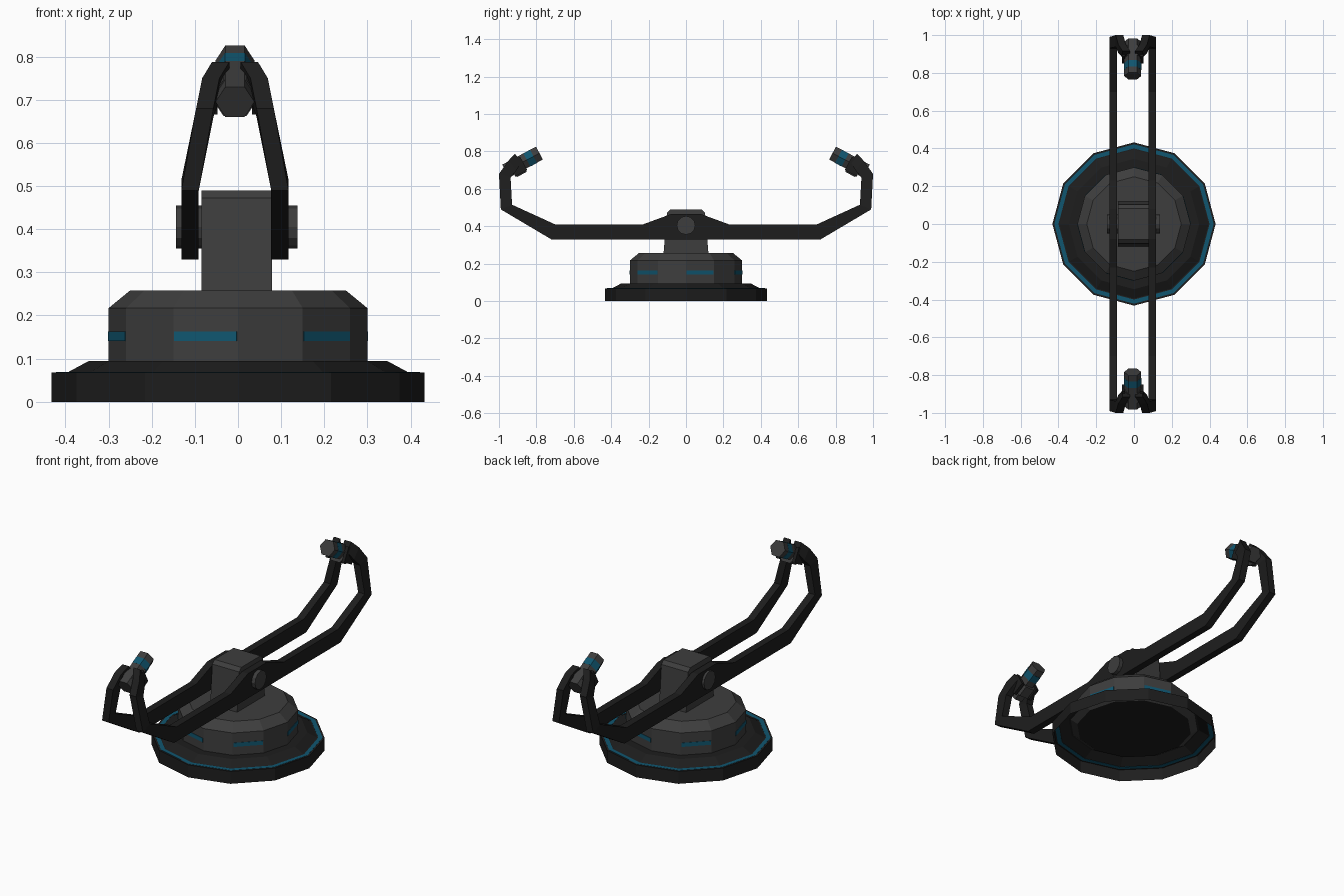
import bpy, bmesh, math
from mathutils import Matrix, Vector

cube = bpy.data.objects.get("Cube")
if cube:
    bpy.data.objects.remove(cube, do_unlink=True)


def material(name, color):
    m = bpy.data.materials.new(name)
    m.use_nodes = True
    m.diffuse_color = (*color, 1)
    m.node_tree.nodes["Principled BSDF"].inputs["Base Color"].default_value = (*color, 1)
    return m


GREY = material("mid grey", (0.047, 0.047, 0.047))
DARK = material("dark grey", (0.0125, 0.0125, 0.0125))
TEAL = material("teal", (0.005, 0.092, 0.160))
BLOCK_X = -0.003            # centre line of pedestal and bolt
ARM_X = -0.007              # centre line of arms and emitters
TILT = math.radians(28)     # upward tilt of the emitters


def finish(name, bm, mat):
    bmesh.ops.recalc_face_normals(bm, faces=bm.faces)
    me = bpy.data.meshes.new(name)
    bm.to_mesh(me)
    bm.free()
    me.materials.append(mat)
    ob = bpy.data.objects.new(name, me)
    bpy.context.collection.objects.link(ob)
    return ob


def loft(name, rings, mat, caps=(True, True), closed=False):
    """Skin a list of point rings, optionally capped or closed on itself."""
    bm = bmesh.new()
    loops = [[bm.verts.new(p) for p in ring] for ring in rings]
    pairs = list(zip(loops, loops[1:]))
    if closed:
        pairs.append((loops[-1], loops[0]))
    n = len(loops[0])
    for a, b in pairs:
        for i in range(n):
            j = (i + 1) % n
            bm.faces.new((a[i], a[j], b[j], b[i]))
    for use, loop in zip(caps, (loops[0], loops[-1])):
        if use:
            bm.faces.new(loop)
    return finish(name, bm, mat)


def circle(r, z, n=12):
    return [(r * math.cos(math.tau * i / n), r * math.sin(math.tau * i / n), z) for i in range(n)]


def lathe(name, profile, mat, caps=(True, True), closed=False):
    return loft(name, [circle(r, z) for r, z in profile], mat, caps, closed)


def box(name, size, mat, matrix):
    bm = bmesh.new()
    bmesh.ops.create_cube(bm, size=1)
    bmesh.ops.scale(bm, vec=size, verts=bm.verts)
    bm.transform(matrix)
    return finish(name, bm, mat)


def prism(name, r, length, sides, mat, matrix):
    rings = [[matrix @ Vector(p) for p in circle(r, s * length / 2, sides)] for s in (-1, 1)]
    return loft(name, rings, mat)


# Base: hollow skirt, light ring on its ledge, drum on top
lathe("base_skirt", [(0.432, 0), (0.432, 0.068), (0.395, 0.068), (0.345, 0.095), (0.30, 0.095)],
      DARK, caps=(False, False))
lathe("ledge_light", [(0.40, 0.067), (0.422, 0.067), (0.422, 0.069), (0.40, 0.069)],
      TEAL, caps=(False, False), closed=True)
drum = lathe("drum", [(0.30, 0.07), (0.335, 0.092), (0.30, 0.094), (0.30, 0.217), (0.25, 0.258)], GREY)

# Dark floor under the drum
drum.data.materials.append(DARK)
for face in drum.data.polygons:
    if face.normal.z < -0.99:
        face.material_index = 1

# Lights on every second drum face
for k in range(6):
    m = Matrix.Rotation(math.radians(60 * k + 15), 4, "Z") @ Matrix.Translation((0.289, 0, 0.152))
    box("drum_light", (0.005, 0.15, 0.022), TEAL, m)

# Pedestal block with tapered sides and chamfered top
loft("pedestal", [[(BLOCK_X + sx * 0.0815, sy * y, z) for sx, sy in ((-1, -1), (1, -1), (1, 1), (-1, 1))]
                  for y, z in ((0.12, 0.255), (0.102, 0.472), (0.083, 0.49))], GREY)

# Pivot bolt through both arms
prism("pivot_bolt", 0.05, 0.282, 12, GREY,
      Matrix.Translation((BLOCK_X, 0, 0.405)) @ Matrix.Rotation(math.pi / 2, 4, "Y"))

# Arm stations: outer edge (y, z), inner edge (y, z), sideways offset
half = [((0.08, 0.33), (0.08, 0.465), 0.104),
        ((0.23, 0.33), (0.23, 0.41), 0.104),
        ((0.72, 0.33), (0.70, 0.41), 0.104),
        ((0.99, 0.49), (0.93, 0.515), 0.104),
        ((1.0, 0.68), (0.938, 0.66), 0.070),
        ((0.95, 0.75), (0.905, 0.70), 0.056),
        ((0.915, 0.788), (0.88, 0.745), 0.033)]
for side, label in ((1, "left"), (-1, "right")):
    rings = []
    for end, stations in ((-1, half[::-1]), (1, half)):
        for (yo, zo), (yi, zi), off in stations:
            a, b = [ARM_X + side * (off + d) for d in (-0.02, 0.02)]
            rings.append([(a, end * yo, zo), (b, end * yo, zo), (b, end * yi, zi), (a, end * yi, zi)])
    loft(label + "_arm", rings, DARK)

# Emitter heads held between the arm tips, aimed inward and up
for end, label in ((-1, "front"), (1, "back")):
    turn = Matrix.Rotation(0 if end < 0 else math.pi, 4, "Z")
    # local z runs along the emitter axis, local x across the arms
    aim = Matrix.Rotation(TILT - math.pi / 2, 4, "X")

    def place(y, z):
        return Matrix.Translation((ARM_X, 0, 0)) @ turn @ Matrix.Translation((0, -y, z)) @ aim

    prism(label + "_emitter", 0.045, 0.205, 6, GREY, place(0.874, 0.743))
    prism(label + "_emitter_light", 0.0462, 0.04, 6, TEAL, place(0.833, 0.764))
    prism(label + "_collar", 0.054, 0.06, 6, GREY, place(0.90, 0.718))
    for side in (-1, 1):
        box(label + "_clamp_pad", (0.017, 0.082, 0.073), DARK,
            place(0.90, 0.719) @ Matrix.Translation((side * 0.0485, 0, 0)))
